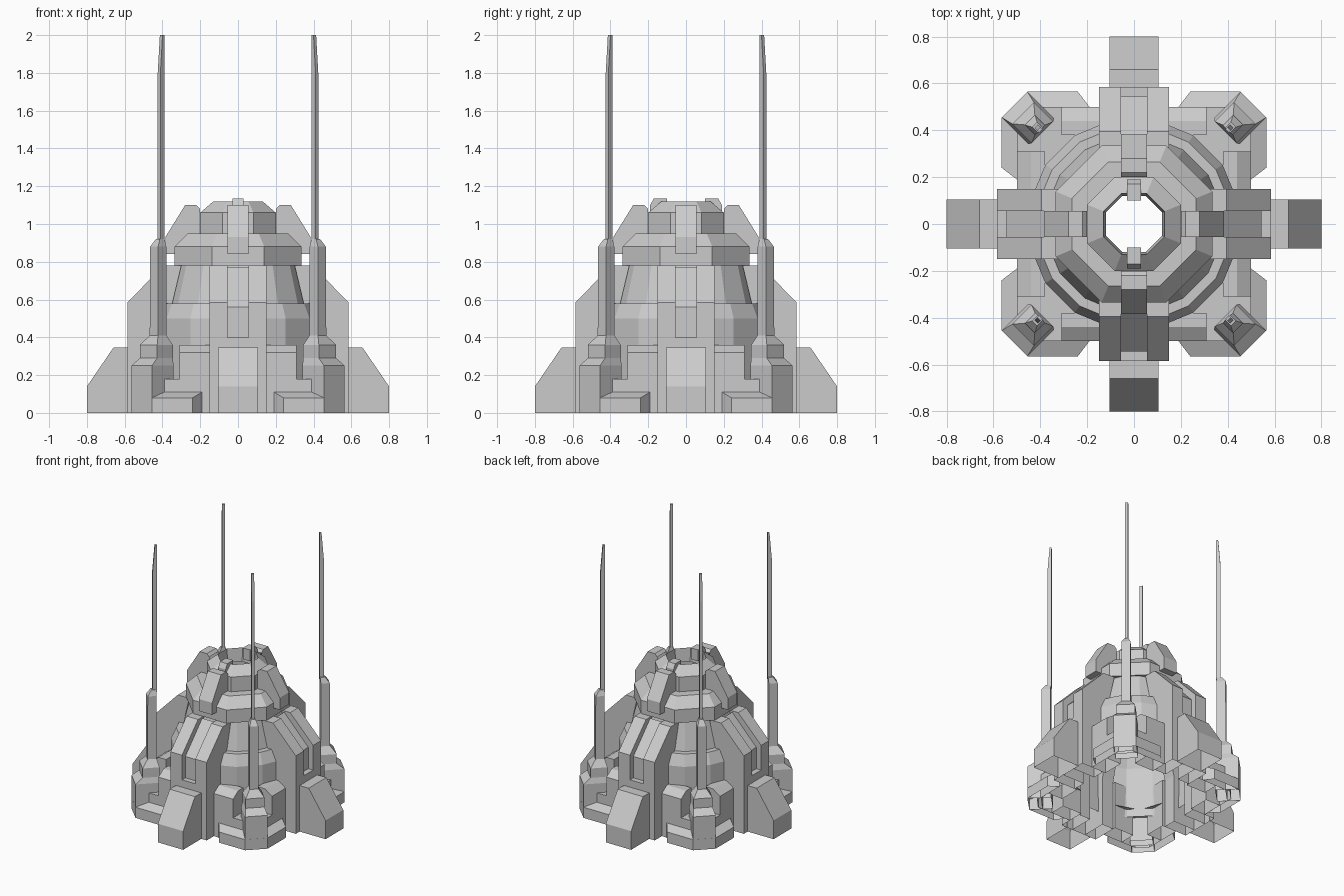
import bpy, bmesh
from math import pi, sin, cos, sqrt, radians

if "Cube" in bpy.data.objects:
    bpy.data.objects.remove(bpy.data.objects["Cube"])


def skin(name, rows, closed=False, first=False, last=False, spins=(0,)):
    """Join equal rows of points with faces, then place turned copies."""
    bm = bmesh.new()
    vs = [[bm.verts.new(p) for p in row] for row in rows]
    n = len(rows[0])
    for a, b in zip(vs, vs[1:]):
        for i in range(n if closed else n - 1):
            j = (i + 1) % n
            bm.faces.new((a[i], a[j], b[j], b[i]))
    if first:
        bm.faces.new(vs[0][::-1])
    if last:
        bm.faces.new(vs[-1])
    bmesh.ops.recalc_face_normals(bm, faces=bm.faces)
    mesh = bpy.data.meshes.new(name)
    bm.to_mesh(mesh)
    bm.free()
    for deg in spins:
        ob = bpy.data.objects.new(name, mesh)
        ob.rotation_euler.z = radians(deg)
        bpy.context.collection.objects.link(ob)


QUAD = (0, 90, 180, 270)


def lathe(name, profile, sides):
    """Faceted turned shell, open at both ends, flats facing the axes."""
    rows = [[(r * cos((i + .5) * 2 * pi / sides), r * sin((i + .5) * 2 * pi / sides), z)
             for i in range(sides)] for r, z in profile]
    skin(name, rows, closed=True)


def slab(name, profile, x0, x1, spins=QUAD):
    """Extrude a (distance from centre, height) profile sideways."""
    skin(name, [[(x, r, z) for r, z in profile] for x in (x0, x1)],
         first=True, last=True, spins=spins)


def post(name, levels):
    """Stack of rectangles on the diagonal: near, far, width, height."""
    k = 1 / sqrt(2)
    rows = [[((r + s) * k, (r - s) * k, z)
             for r, s in ((a, -w / 2), (b, -w / 2), (b, w / 2), (a, w / 2))]
            for a, b, w, z in levels]
    skin(name, rows, closed=True, last=True, spins=QUAD)


# Main drum and tapering wall
lathe("drum", [(.45, .12), (.455, .36), (.455, .50), (.42, .58),
               (.38, .58), (.33, .78)], 16)

# Octagonal collar and open crown
c = 1 / cos(pi / 8)
lathe("crown", [(r * c, z) for r, z in
                [(.28, .78), (.335, .78), (.335, .88), (.265, .95), (.20, .95),
                 (.20, 1.06), (.13, 1.12), (.12, 1.02)]], 8)

# Four buttresses: stepped foot, two ribs and a recessed groove
slab("buttress_foot", [(.80, 0), (.80, .14), (.66, .345), (.58, .345), (.58, 0)],
     -.105, .105)
rib = [(.585, 0), (.585, .585), (.395, .78), (.30, .78), (.40, .36), (.40, 0)]
for s in (-1, 1):
    slab("buttress_rib", rib, s * .055, s * .15)
slab("buttress_groove", [(.585, 0), (.585, .40), (.545, .40), (.545, .56), (.345, .77)],
     -.055, .055)

# Pods on the collar
slab("collar_pod", [(.20, .84), (.385, .84), (.385, .93), (.28, 1.10), (.22, 1.10),
                    (.20, 1.08)], -.055, .055)

# Clips on the crown rim, front and back only
slab("crown_clip", [(.19, 1.04), (.19, 1.10), (.17, 1.135), (.10, 1.135), (.10, 1.05)],
     -.03, .03, spins=(0, 180))

# Base wall blocks beside each buttress
for s in (-1, 1):
    slab("base_wall", [(.50, 0), (.50, .32), (.44, .36), (.38, .36), (.38, 0)],
         s * .15, s * .31)

# Low corner step
outer = [(.15, .50), (.39, .50), (.50, .39), (.50, .15)]
inner = [(.15, .38), (.31, .31), (.31, .31), (.38, .15)]
inner[1], inner[2] = (.30, .33), (.33, .30)
skin("corner_step", [[(*o, 0), (*o, .18), (*i, .18)] for o, i in zip(outer, inner)],
     spins=QUAD)

# Sloped skirt around each corner
outer = [(.24, .565), (.455, .565), (.565, .455), (.565, .24)]
inner = [(.19, .50), (.43, .50), (.50, .43), (.50, .19)]
skin("corner_skirt", [[(*o, 0), (*o, .08), (*i, .11), (*i, 0)]
                      for o, i in zip(outer, inner)],
     first=True, last=True, spins=QUAD)

# Corner pylons with mast housings, then thin antennas
post("corner_pylon", [(.56, .721, .155, 0), (.56, .721, .155, .25),
                      (.553, .67, .13, .29), (.553, .67, .13, .36),
                      (.567, .63, .062, .41), (.567, .628, .06, .88),
                      (.565, .60, .03, .92)])
post("antenna", [(.562, .591, .02, .90), (.562, .591, .02, 1.80),
                 (.562, .575, .02, 2.0)])
